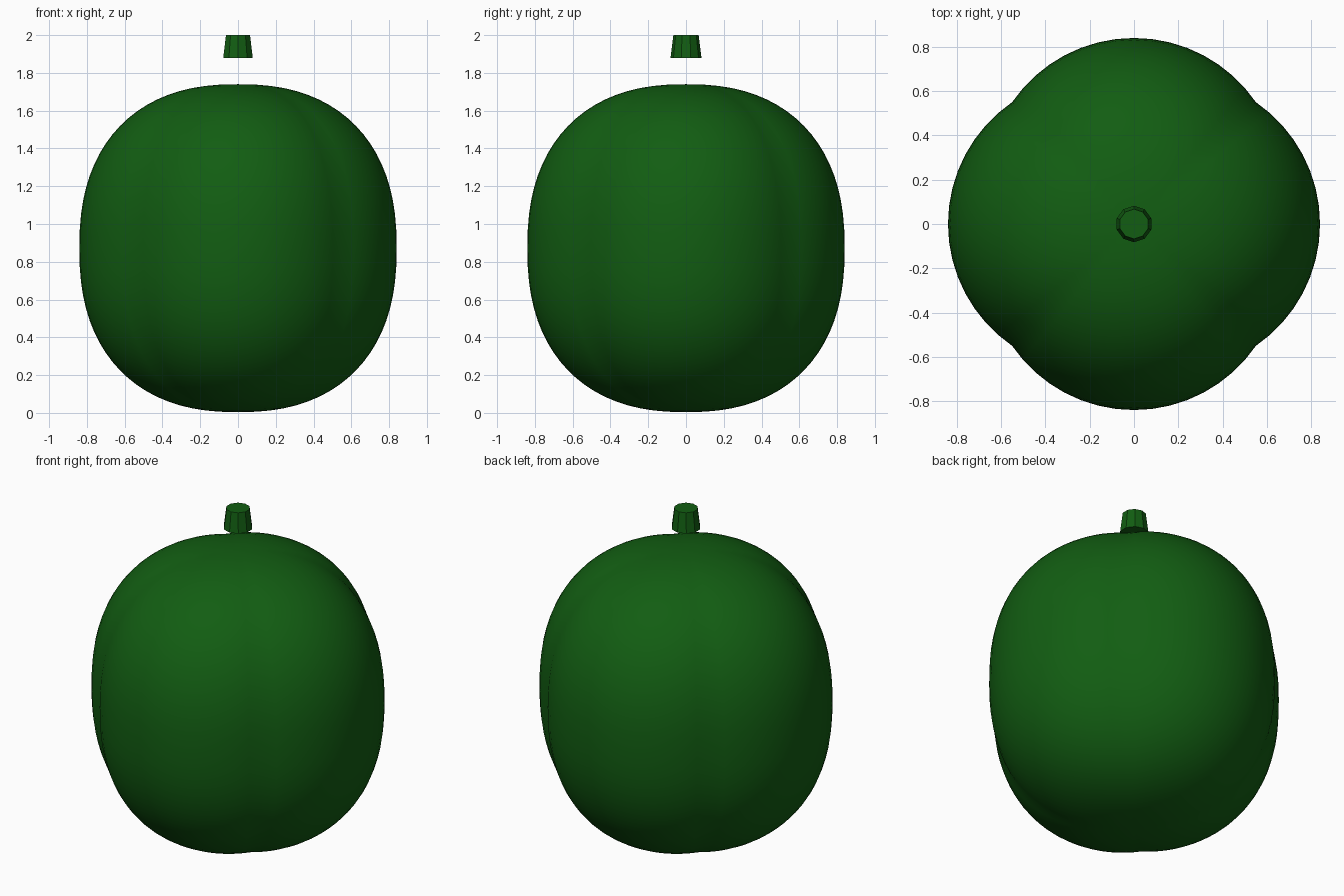
import bpy
import bmesh
from math import atan2, cos, sin, pi, sqrt, hypot, copysign
from mathutils import Matrix

old = bpy.data.objects.get("Cube")
if old:
    bpy.data.objects.remove(old, do_unlink=True)

green = bpy.data.materials.new("deep_green")
green.use_nodes = True
colour = (0.006, 0.11, 0.006, 1)
green.diffuse_color = colour
shader = next(n for n in green.node_tree.nodes if n.type == 'BSDF_PRINCIPLED')
shader.inputs["Base Color"].default_value = colour

HALF_HEIGHT = 0.868
LOBE_OFFSET, LOBE_RADIUS = 0.173, 0.667
SQUARENESS = 2 / 2.35


def make_object(name, bm, smooth):
    mesh = bpy.data.meshes.new(name)
    for face in bm.faces:
        face.smooth = smooth
    bm.to_mesh(mesh)
    bm.free()
    mesh.materials.append(green)
    obj = bpy.data.objects.new(name, mesh)
    bpy.context.collection.objects.link(obj)
    return obj


def lobed_radius(angle):
    """Outline of four overlapping round lobes, with a groove between each."""
    a = (angle + pi / 4) % (pi / 2) - pi / 4
    return LOBE_OFFSET * cos(a) + sqrt(LOBE_RADIUS ** 2 - (LOBE_OFFSET * sin(a)) ** 2)


# Body: a squarish spheroid swollen into four lobes
bm = bmesh.new()
bmesh.ops.create_uvsphere(bm, u_segments=64, v_segments=40, radius=1)
for v in bm.verts:
    angle = atan2(v.co.y, v.co.x)
    ring = hypot(v.co.x, v.co.y) ** SQUARENESS * lobed_radius(angle)
    height = copysign(abs(v.co.z) ** SQUARENESS, v.co.z)
    v.co = (ring * cos(angle), ring * sin(angle), HALF_HEIGHT * (1 + height) + 0.004)
make_object("fruit_body", bm, True)

# Stem: a short faceted taper held above the body
bm = bmesh.new()
bmesh.ops.create_cone(bm, cap_ends=True, segments=10, radius1=0.082, radius2=0.067,
                      depth=0.12, matrix=Matrix.Translation((0, 0, 1.94)))
# Turn a corner to face front and back
bmesh.ops.rotate(bm, verts=bm.verts, cent=(0, 0, 0),
                 matrix=Matrix.Rotation(pi / 2 - atan2(bm.verts[:][0].co.y, bm.verts[:][0].co.x), 3, 'Z'))
make_object("stem", bm, False)
